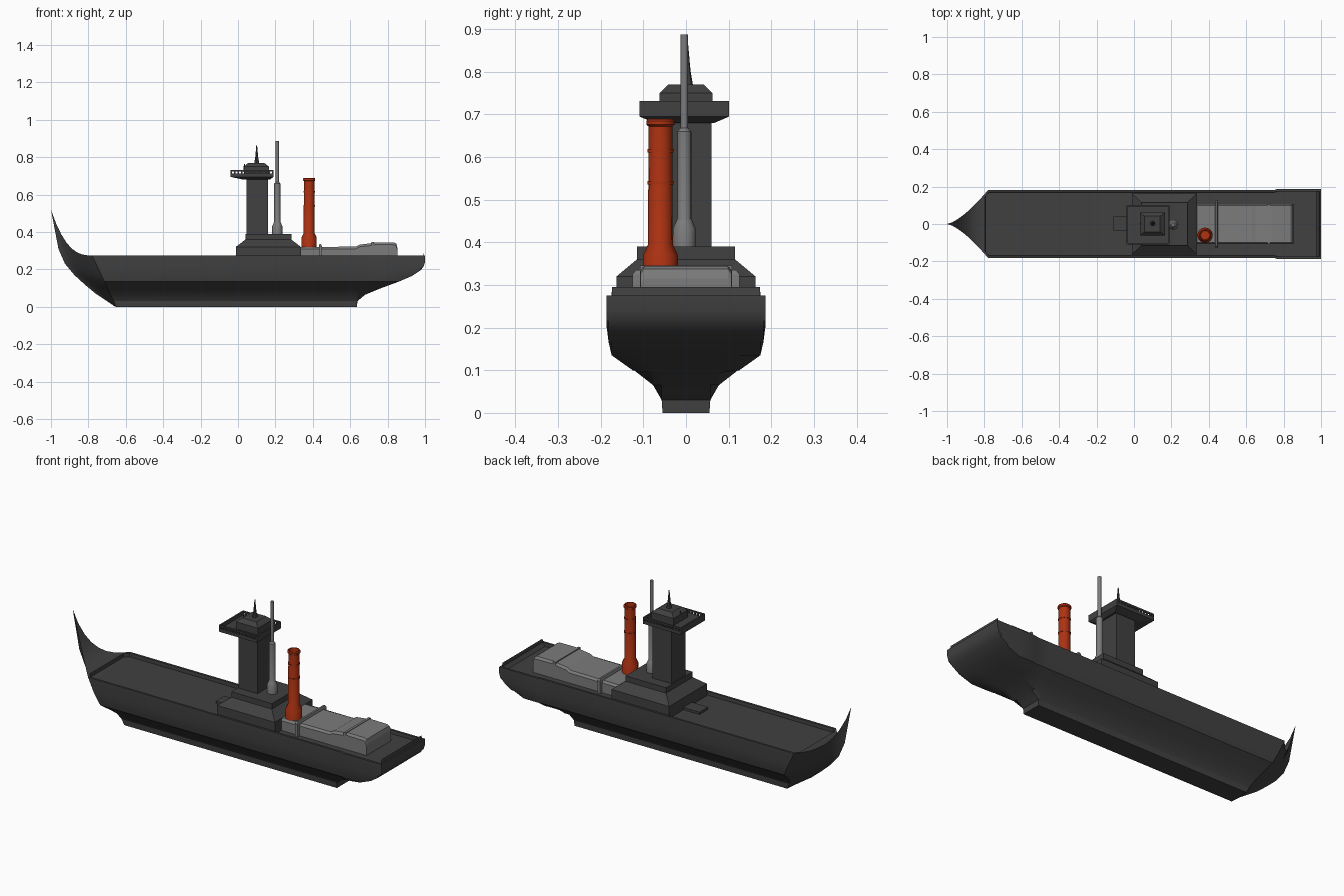
import bpy, bmesh, math

if "Cube" in bpy.data.objects:
    bpy.data.objects.remove(bpy.data.objects["Cube"])


def material(name, rgb):
    m = bpy.data.materials.new(name)
    m.diffuse_color = (*rgb, 1)
    m.use_nodes = True
    m.node_tree.nodes["Principled BSDF"].inputs["Base Color"].default_value = m.diffuse_color
    return m


DARK = material("dark_grey", (0.052, 0.052, 0.052))
GREY = material("light_grey", (0.2, 0.2, 0.2))
RED = material("funnel_red", (0.42, 0.032, 0.006))


def finish(bm, name, mat, smooth=None):
    bmesh.ops.recalc_face_normals(bm, faces=bm.faces)
    mesh = bpy.data.meshes.new(name)
    bm.to_mesh(mesh)
    bm.free()
    mesh.materials.append(mat)
    ob = bpy.data.objects.new(name, mesh)
    bpy.context.collection.objects.link(ob)
    if smooth:
        bpy.ops.object.select_all(action='DESELECT')
        ob.select_set(True)
        bpy.context.view_layer.objects.active = ob
        bpy.ops.object.shade_smooth_by_angle(angle=math.radians(smooth))
    return ob


def skin(bm, rings):
    """Join closed rings of points, with a cap at each end."""
    vs = [[bm.verts.new(p) for p in r] for r in rings]
    n = len(vs[0])
    for a, b in zip(vs, vs[1:]):
        for i in range(n):
            j = (i + 1) % n
            bm.faces.new((a[i], a[j], b[j], b[i]))
    bm.faces.new(vs[0])
    bm.faces.new(vs[-1])


def tiers(name, mat, levels, y=0.0):
    """Stack of rectangles: (z, x0, x1, half depth)."""
    bm = bmesh.new()
    skin(bm, [[(x0, y - h, z), (x1, y - h, z), (x1, y + h, z), (x0, y + h, z)]
              for z, x0, x1, h in levels])
    return finish(bm, name, mat)


def turned(name, mat, x, y, profile, sides=16):
    """Round part from (radius, z) pairs."""
    bm = bmesh.new()
    skin(bm, [[(x + r * math.cos(2 * math.pi * i / sides),
                y + r * math.sin(2 * math.pi * i / sides), z) for i in range(sides)]
              for r, z in profile])
    return finish(bm, name, mat, 35)


def box(name, mat, x0, x1, y0, y1, z0, z1):
    return tiers(name, mat, [(z0, x0, x1, (y1 - y0) / 2), (z1, x0, x1, (y1 - y0) / 2)],
                 (y0 + y1) / 2)


# Hull: half section (half width, z), stem point for each level, stern rise (x, keel z)
SECTION = [(.055, 0), (.057, .03), (.077, .065), (.122, .10), (.170, .135),
           (.177, .165), (.182, .205), (.182, .275)]
STEM = [(-.66, .003), (-.70, .03), (-.76, .07), (-.82, .12), (-.875, .17),
        (-.925, .23), (-.96, .31), (-1.0, .52)]
STERN = [(.60, 0), (.637, 0), (.638, .03), (.68, .065), (.75, .094), (.765, .10),
         (.86, .135), (.93, .165), (.975, .195), (.992, .215), (1.0, .24)]


def both_sides(half):
    return [(x, w, z) for x, w, z in reversed(half)] + [(x, -w, z) for x, w, z in half]


rings = []
STEPS = 8
for s in range(STEPS, -1, -1):  # flared bow sweeping up to the stem head
    t = s / STEPS
    half = []
    for (w, z), (sx, sz) in zip(SECTION, STEM):
        x = -.65 - .13 * z / .275
        q = 1 + 1.7 * (z / .275) ** 2
        half.append((x + (sx - x) * t, w * (1 - t) ** 1.45, z + (sz - z) * t ** q))
    rings.append(both_sides(half))
for x, keel in STERN:  # straight middle body, then the raked counter stern
    k = 1.025 if x > .76 else 1
    rings.append(both_sides([(x, w * k, max(z, keel)) for w, z in SECTION]))

bm = bmesh.new()
skin(bm, rings)
bmesh.ops.remove_doubles(bm, verts=bm.verts, dist=.0004)
bmesh.ops.recalc_face_normals(bm, faces=bm.faces)
deck = [f for f in bm.faces if all(abs(v.co.z - .275) < .001 for v in f.verts)]
bmesh.ops.inset_region(bm, faces=deck, thickness=.012, use_even_offset=True)
bmesh.ops.inset_region(bm, faces=deck, thickness=.001, depth=-.02, use_even_offset=True)
finish(bm, "hull", DARK, 25)

# Superstructure
tiers("house_base", DARK, [(.25, -.012, .337, .163), (.32, -.012, .337, .163),
                           (.36, .04, .285, .115), (.39, .04, .285, .115)])
box("deck_hatch", DARK, -.11, 0, -.035, .04, .25, .268)
box("tower", DARK, .045, .16, -.06, .06, .385, .70)

# Lookout gallery with a pierced railing
GY = -.004
tiers("gallery_floor", DARK, [(.68, .03, .17, .07), (.695, -.04, .19, .105),
                              (.712, -.04, .19, .105)], GY)
for side, y in (("front", GY - .105), ("back", GY + .097)):
    box(f"gallery_rail_{side}", DARK, -.04, .19, y, y + .008, .723, .731)
    for i in range(13):
        px = -.04 + i * .0185
        box(f"gallery_post_{side}_{i}", DARK, px, px + .008, y, y + .008, .71, .725)
for side, x in (("fore", -.04), ("aft", .182)):
    box(f"gallery_wall_{side}", DARK, x, x + .008, GY - .105, GY + .105, .71, .731)
tiers("tower_cap", DARK, [(.70, .032, .165, .062), (.75, .032, .165, .062),
                          (.77, .055, .14, .042)])
turned("spire", DARK, .10, .003, [(.014, .765), (.008, .80), (.006, .82), (.002, .865)], 8)
turned("gallery_pole", DARK, .034, 0, [(.004, .72), (.003, .765)], 6)

# Mast and funnel
turned("mast", GREY, .21, -.004, [(.027, .385), (.027, .432), (.019, .45), (.0165, .455),
                                  (.0165, .66), (.009, .668), (.009, .887)])
turned("funnel", RED, .38, -.06, [(.041, .27), (.041, .37), (.029, .395), (.028, .672),
                                  (.033, .676), (.033, .685), (.029, .689),
                                  (.025, .689), (.024, .66)])
for i, z in enumerate((.54, .615)):
    turned(f"funnel_band_{i}", RED, .38, -.06, [(.0305, z - .004), (.0305, z + .004)])

# Aft cargo house: side outline drawn across the deck, edges softened
OUTLINE = [(.337, .25), (.852, .25), (.852, .315), (.846, .338), (.835, .344), (.735, .345),
           (.72, .341), (.65, .333), (.63, .322), (.337, .32)]
bm = bmesh.new()
skin(bm, [[(x, y, z - drop * (z > .3)) for x, z in OUTLINE]
          for y, drop in ((-.107, .012), (-.098, 0), (.098, 0), (.107, .012))])
finish(bm, "aft_house", GREY)
box("aft_house_seam", GREY, .715, .728, -.108, .108, .25, .346)

# Arch frame across the aft house
tiers("arch_frame", GREY, [(.25, .432, .448, .125), (.325, .432, .448, .125),
                           (.335, .435, .445, .118)])
